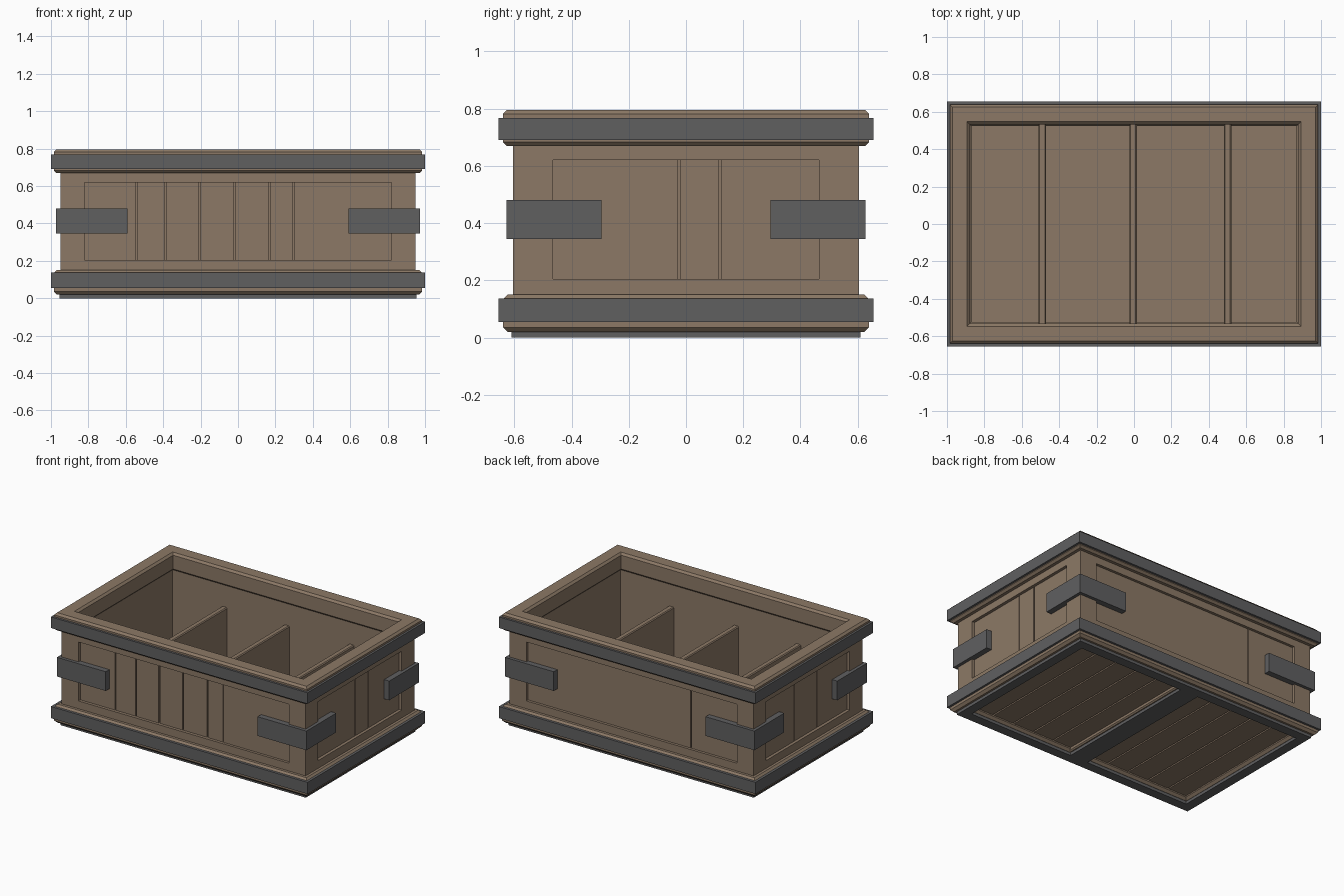
import bpy, bmesh, random

if "Cube" in bpy.data.objects:
    bpy.data.objects.remove(bpy.data.objects["Cube"])
random.seed(4)

def material(name, col):
    m = bpy.data.materials.new(name)
    m.diffuse_color = (*col, 1)
    m.use_nodes = True
    m.node_tree.nodes["Principled BSDF"].inputs["Base Color"].default_value = m.diffuse_color
    return m

WOOD = material("brown wood", (0.262, 0.191, 0.133))
METAL = material("grey metal", (0.115, 0.115, 0.118))

def finish(name, bm, mat, bevel=0):
    bmesh.ops.recalc_face_normals(bm, faces=bm.faces)
    me = bpy.data.meshes.new(name)
    bm.to_mesh(me)
    bm.free()
    me.materials.append(mat)
    ob = bpy.data.objects.new(name, me)
    bpy.context.collection.objects.link(ob)
    if bevel:
        b = ob.modifiers.new("bevel", 'BEVEL')
        b.width, b.segments = bevel, 1
    return ob

def box(name, x0, x1, y0, y1, z0, z1, mat, bevel=0):
    bm = bmesh.new()
    bmesh.ops.create_cube(bm, size=1)
    for v in bm.verts:
        v.co.x = x0 + (v.co.x + .5) * (x1 - x0)
        v.co.y = y0 + (v.co.y + .5) * (y1 - y0)
        v.co.z = z0 + (v.co.z + .5) * (z1 - z0)
    return finish(name, bm, mat, bevel)

def ring(name, profile, mat, dy=0.345):
    """Sweep a closed (x, z) profile round a rectangle; half depth = x - dy."""
    bm = bmesh.new()
    loops = [[bm.verts.new((sx * x, sy * (x - dy), z)) for x, z in profile]
             for sx, sy in ((1, 1), (-1, 1), (-1, -1), (1, -1))]
    n = len(profile)
    for i in range(4):
        a, b = loops[i], loops[(i + 1) % 4]
        for j in range(n):
            k = (j + 1) % n
            bm.faces.new((a[j], a[k], b[k], b[j]))
    return finish(name, bm, mat)

def rect(xi, xo, z0, z1):
    return [(xi, z0), (xo, z0), (xo, z1), (xi, z1)]

def chamfered(xi, xo, z0, z1, c):
    return [(xi + c, z0), (xo - c, z0), (xo, z0 + c), (xo, z1 - c),
            (xo - c, z1), (xi + c, z1), (xi, z1 - c), (xi, z0 + c)]

# Wall shell, rims and metal bands
ring("wall_shell", rect(0.895, 0.918, 0.05, 0.75), WOOD)
ring("top_rim", chamfered(0.878, 0.985, 0.67, 0.795, 0.014), WOOD)
ring("bottom_rim", chamfered(0.87, 0.985, 0.02, 0.15, 0.016), WOOD)
ring("top_band", rect(0.97, 1.0, 0.69, 0.768), METAL)
ring("bottom_band", rect(0.97, 1.0, 0.055, 0.137), METAL)

# Rails of the panel frames
ring("upper_rail", rect(0.90, 0.95, 0.62, 0.72), WOOD)
ring("lower_rail", rect(0.90, 0.95, 0.10, 0.205), WOOD)

# Corner posts and corner brackets, both L-shaped
def corner(name, sx, sy, xo, yo, xi, yi, t, z0, z1, mat):
    pts = [(xo, yo), (xi, yo), (xi, yo - t), (xo - t, yo - t), (xo - t, yi), (xo, yi)]
    bm = bmesh.new()
    f = bm.faces.new([bm.verts.new((sx * x, sy * y, z0)) for x, y in pts])
    r = bmesh.ops.extrude_face_region(bm, geom=[f])
    for v in r["geom"]:
        if isinstance(v, bmesh.types.BMVert):
            v.co.z = z1
    finish(name, bm, mat)

for sx, a in ((-1, "left"), (1, "right")):
    for sy, b in ((-1, "front"), (1, "back")):
        corner(f"{b}_{a}_post", sx, sy, 0.95, 0.605, 0.82, 0.465, 0.05, 0.1, 0.72, WOOD)
        corner(f"{b}_{a}_bracket", sx, sy, 0.972, 0.627, 0.592, 0.295, 0.04, 0.345, 0.48, METAL)

# Planks in the recessed side panels, split at the given seams
def planks(side, cuts, half, base):
    edges = [-half] + cuts + [half]
    for i in range(len(edges) - 1):
        a = edges[i] + (0.004 if i else 0)
        b = edges[i + 1] - (0.004 if i < len(edges) - 2 else 0)
        d = base + 0.012 + random.uniform(-0.002, 0.002)
        name = f"{side}_plank_{i + 1}"
        lo, hi = 0.20, 0.63
        if side in ("front", "back"):
            s = -1 if side == "front" else 1
            y0, y1 = sorted((s * (base - 0.01), s * d))
            box(name, a, b, y0, y1, lo, hi, WOOD)
        else:
            s = -1 if side == "left" else 1
            x0, x1 = sorted((s * (base - 0.01), s * d))
            box(name, x0, x1, a, b, lo, hi, WOOD)

planks("front", [-0.545, -0.385, -0.205, -0.02, 0.17, 0.295], 0.83, 0.573)
planks("back", [-0.45], 0.83, 0.573)
planks("right", [-0.025, 0.12], 0.475, 0.918)
planks("left", [-0.13, 0.12], 0.475, 0.918)

# Floor and inner dividers
box("floor", -0.91, 0.91, -0.565, 0.565, 0.06, 0.095, WOOD)
for i, x in enumerate((-0.49, -0.005, 0.5)):
    box(f"divider_{i + 1}", x - 0.02, x + 0.02, -0.56, 0.56, 0.08, 0.515, WOOD, 0.006)

# Underside: planks in two panels, wooden cross bar, metal straps
for s in (-1, 1):
    for i in range(5):
        w = 0.83 / 5
        c = s * (0.06 + (i + 0.5) * w)
        box(f"floor_plank_{'left' if s < 0 else 'right'}_{i + 1}",
            c - w / 2 + 0.005, c + w / 2 - 0.005, -0.55, 0.55, 0.045, 0.065, WOOD)
box("cross_bar", -0.085, 0.085, -0.54, 0.54, 0.02, 0.065, WOOD, 0.008)
ring("bottom_strap", rect(0.888, 0.955, 0.0, 0.03), METAL)
box("cross_strap", -0.07, 0.07, -0.55, 0.55, 0.0, 0.025, METAL)
